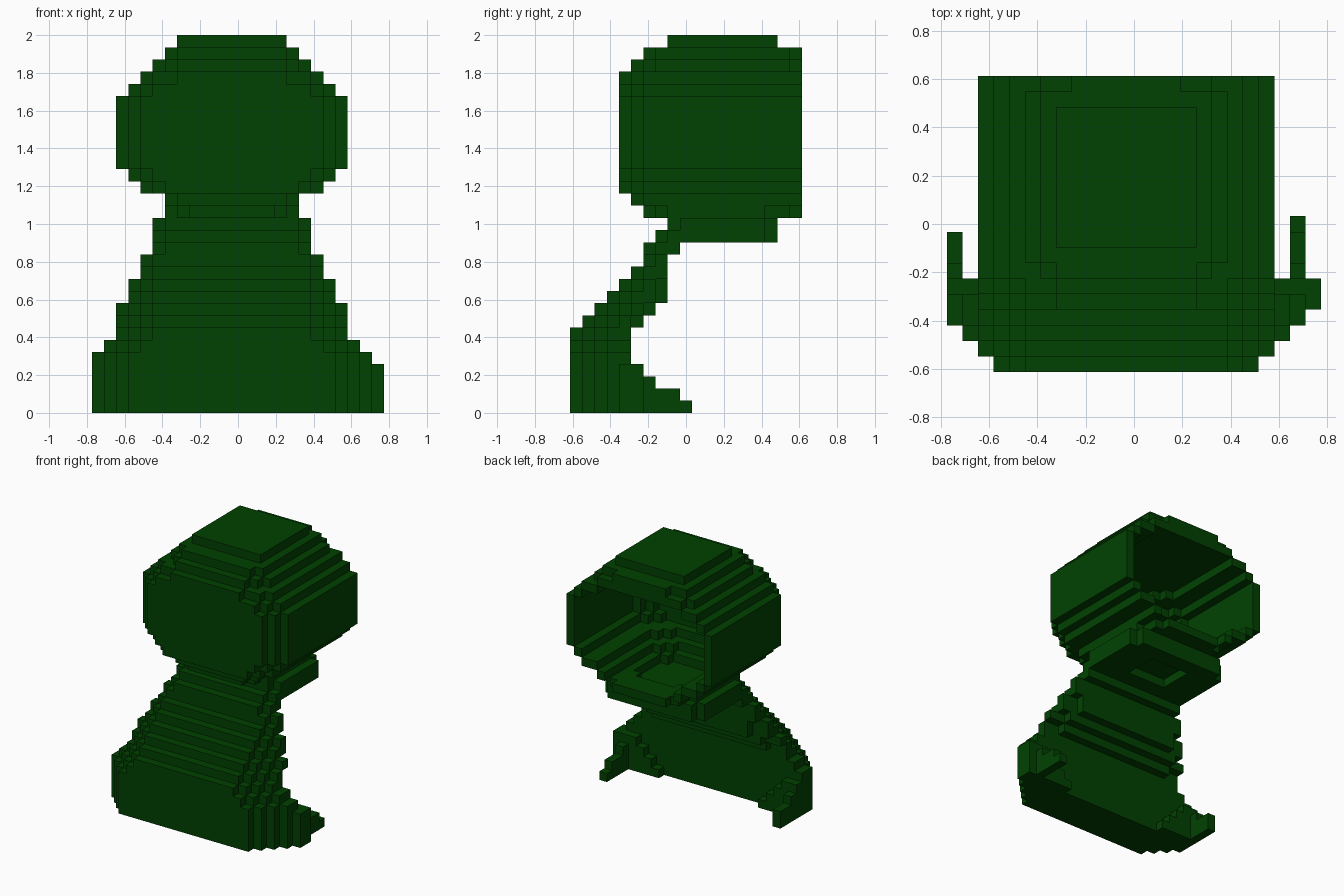
import bpy, bmesh

if "Cube" in bpy.data.objects:
    bpy.data.objects.remove(bpy.data.objects["Cube"])

UNIT = 2 / 31                     # edge of one block
SIZE_X, SIZE_Y = 24, 19

green = bpy.data.materials.new("dark green")
green.use_nodes = True
green.diffuse_color = (0.0003, 0.053, 0.0003, 1)
green.node_tree.nodes["Principled BSDF"].inputs["Base Color"].default_value = green.diffuse_color


def box(x0, x1, y0, y1, z0, z1):
    return {(x, y, z) for x in range(x0, x1) for y in range(y0, y1) for z in range(z0, z1)}


def build(name, cells):
    """Skin a set of blocks with quads on the exposed sides."""
    bm = bmesh.new()
    corners = {}

    def corner(p):
        if p not in corners:
            x, y, z = p
            corners[p] = bm.verts.new(((x - SIZE_X / 2) * UNIT, (y - SIZE_Y / 2) * UNIT, z * UNIT))
        return corners[p]

    for cell in sorted(cells):
        for axis in range(3):
            u, v = (axis + 1) % 3, (axis + 2) % 3
            for side in (0, 1):
                near = list(cell)
                near[axis] += 2 * side - 1
                if tuple(near) in cells:
                    continue
                ring = []
                for du, dv in ((0, 0), (1, 0), (1, 1), (0, 1)):
                    p = list(cell)
                    p[axis] += side
                    p[u] += du
                    p[v] += dv
                    ring.append(corner(tuple(p)))
                bm.faces.new(ring if side else ring[::-1])
    mesh = bpy.data.meshes.new(name)
    bm.to_mesh(mesh)
    bm.free()
    mesh.materials.append(green)
    bpy.context.collection.objects.link(bpy.data.objects.new(name, mesh))


# Torso: leaning slab, inset per layer, with rounded front and clipped back corners
torso = set()
for z in range(16):
    front = max(0, z - 6) if z < 12 else (6, 6, 7, 8)[z - 12]
    back = 5 if z < 7 else min(8, z - 1) if z < 13 else 9
    inset = 0 if z < 5 else 1 if z < 6 else 2 if z < 9 else 3 if z < 11 else 4 if z < 13 else 5
    rounding = 3 if z < 9 else 2 if z < 11 else 1
    for y in range(front, back):
        edge = inset + max(0, rounding - (y - front))
        if 6 < z < 11 and y == back - 1:
            edge += 2
        right_end = 24 - edge if z < 4 and y > 3 else 23 - edge
        torso |= box(edge, right_end, y, y + 1, z, z + 1)
build("torso", torso)

# Shoulder ends: stepped tips that sweep backwards at the base
for name, tip, reach in (("right_shoulder", 0, 9), ("left_shoulder", 22, 10)):
    cells = set()
    for z, y1 in enumerate((reach, 9, 7, 6)):
        cells |= box(tip, tip + 1, 5, y1, z, z + 1)
        if tip:
            cells |= box(18 + z, 24, 5, 6, z, z + 1)
        else:
            cells |= box(0, 5 - z, 5, 6, z, z + 1)
    build(name, cells)

# Neck: pedestal with clipped rear corners and a recess below
neck = box(5, 18, 9, 16, 14, 16) | box(6, 17, 16, 17, 14, 16)
neck -= box(9, 14, 11, 15, 14, 15)
build("neck", neck)


# Head: rounded hull, open at the back
def head_inset(z):
    if z < 18:
        return 4
    if z < 20:
        return 20 - z
    return max(0, z - 25)


head = set()
for z in range(16, 30):
    front = 6 if z in (16, 29) else 5 if z in (17, 28) else 4
    for y in range(front, 19):
        inset = head_inset(z)
        if z in (16, 17):
            inset += max(0, 2 - (y - front) - (z == 17))
            if z == 16:
                inset += (y > 15) + (y > 17)
        elif z == 29:
            inset = 6 if y == 18 else 5 if y == 6 else 4
        elif z == 28:
            inset = 4 if y == 18 else 3 + max(0, 7 - y)
        elif z == 27 and y == 4:
            inset = 5
        else:
            inset += max(0, 6 - y)
        head |= box(2 + inset, 21 - inset, y, y + 1, z, z + 1)
head |= box(7, 16, 8, 17, 30, 31)

# Hollow of the head with rounded inner corners, plus the sunken floor
for z in range(17, 28):
    inset = max(head_inset(z - 1), head_inset(z + 1), head_inset(z) + 1) + (z > 26)
    start = 6 + max(0, 19 - z, z - 26)
    for y in range(start, 19):
        edge = inset + max(0, 2 - (y - start))
        head -= box(2 + edge, 21 - edge, y, y + 1, z, z + 1)
head -= box(9, 14, 9, 16, 16, 17) | box(8, 15, 10, 15, 16, 17)
build("head", head)
